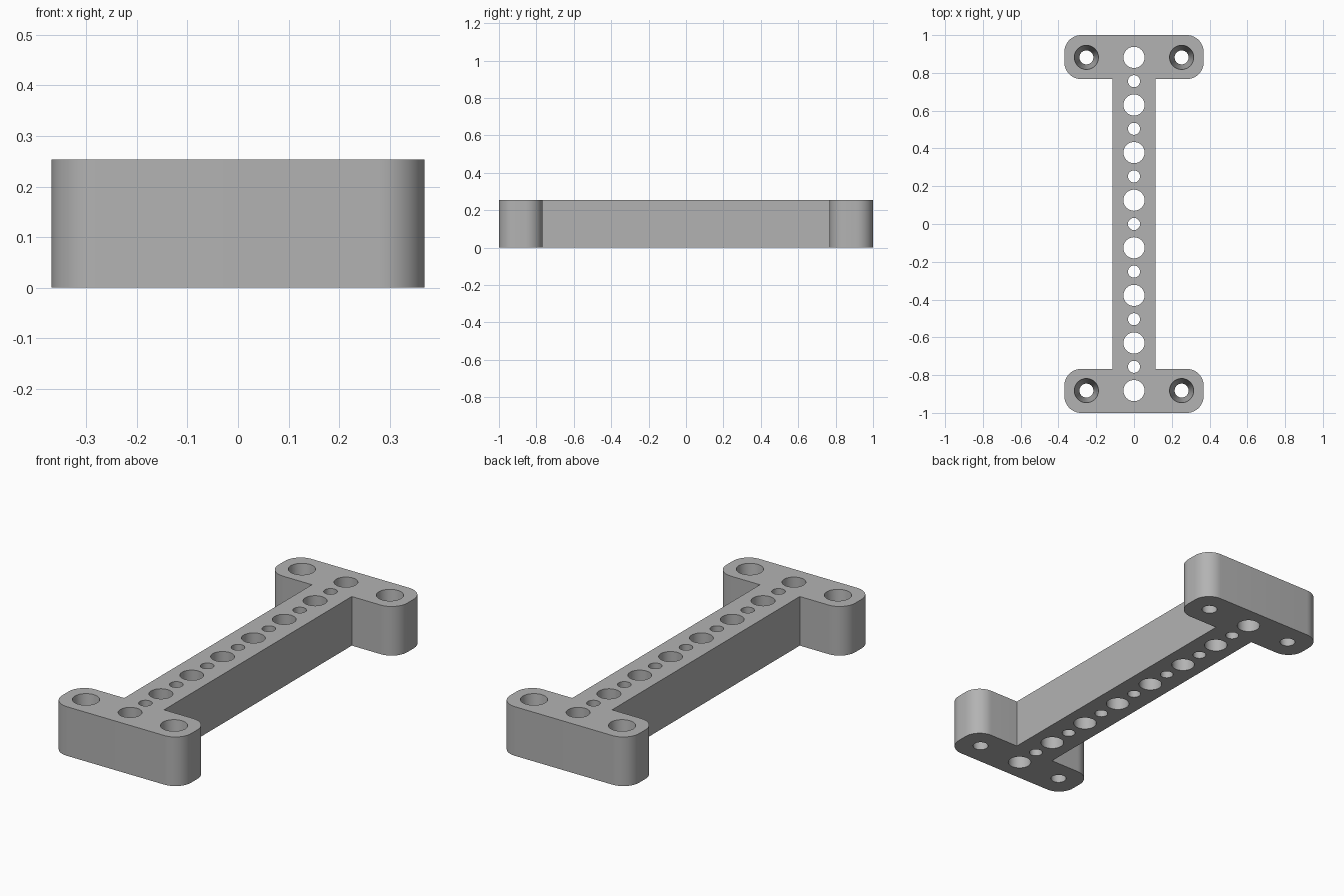
import bpy, bmesh, math
from mathutils import Matrix, Vector

if "Cube" in bpy.data.objects:
    bpy.data.objects.remove(bpy.data.objects["Cube"], do_unlink=True)

HEIGHT = 0.254
PITCH = 0.252         # spacing of the large holes
END_X, END_Y = 0.369, 1.0
INNER_Y = 0.767       # inner edge of the end bars
WEB_X = 0.114         # half width of the web
CORNER = 0.09

grey = bpy.data.materials.new("plain grey")
grey.use_nodes = True
colour = (0.45, 0.45, 0.45, 1)
grey.diffuse_color = colour
grey.node_tree.nodes["Principled BSDF"].inputs["Base Color"].default_value = colour


def make_object(name, bm):
    bmesh.ops.recalc_face_normals(bm, faces=bm.faces[:])
    mesh = bpy.data.meshes.new(name)
    bm.to_mesh(mesh)
    bm.free()
    mesh.materials.append(grey)
    obj = bpy.data.objects.new(name, mesh)
    bpy.context.collection.objects.link(obj)
    return obj


def arc(cx, cy, start, steps=12):
    """Quarter circle, counter-clockwise from the start angle."""
    return [(cx + CORNER * math.cos(start + i * math.pi / 2 / steps),
             cy + CORNER * math.sin(start + i * math.pi / 2 / steps))
            for i in range(steps + 1)]


# I-shaped outline: one half, then the same half turned by 180 degrees
cx = END_X - CORNER
half = [(WEB_X, INNER_Y)]
half += arc(cx, INNER_Y + CORNER, -math.pi / 2)
half += arc(cx, END_Y - CORNER, 0)
half += arc(-cx, END_Y - CORNER, math.pi / 2)
half += arc(-cx, INNER_Y + CORNER, math.pi)
half += [(-WEB_X, INNER_Y)]
outline = half + [(-x, -y) for x, y in half]

bm = bmesh.new()
base = bm.faces.new([bm.verts.new((x, y, 0)) for x, y in outline])
top = bmesh.ops.extrude_face_region(bm, geom=[base])["geom"]
bmesh.ops.translate(bm, vec=Vector((0, 0, HEIGHT)),
                    verts=[v for v in top if isinstance(v, bmesh.types.BMVert)])
bracket = make_object("bracket", bm)

# Hole cutters, extended past both faces
holes = bmesh.new()
MARGIN = 0.05


def hole(x, y, r_bottom, r_top):
    slope = (r_top - r_bottom) / HEIGHT * MARGIN
    bmesh.ops.create_cone(holes, cap_ends=True, segments=48,
                          radius1=r_bottom - slope, radius2=r_top + slope,
                          depth=HEIGHT + 2 * MARGIN,
                          matrix=Matrix.Translation((x, y, HEIGHT / 2)))


for i in range(8):
    hole(0, (i - 3.5) * PITCH, 0.056, 0.056)
for i in range(7):
    hole(0, (i - 3) * PITCH, 0.032, 0.032)
for sx in (-1, 1):
    for sy in (-1, 1):
        hole(sx * PITCH, sy * 3.5 * PITCH, 0.037, 0.064)
cutter = make_object("hole_cutter", holes)
cutter.hide_render = True

cut = bracket.modifiers.new("holes", 'BOOLEAN')
cut.operation = 'DIFFERENCE'
cut.solver = 'EXACT'
cut.object = cutter
bpy.context.view_layer.objects.active = bracket
bracket.select_set(True)
bpy.ops.object.modifier_apply(modifier=cut.name)
bpy.data.objects.remove(cutter, do_unlink=True)
bpy.ops.object.shade_smooth_by_angle(angle=math.radians(30))
